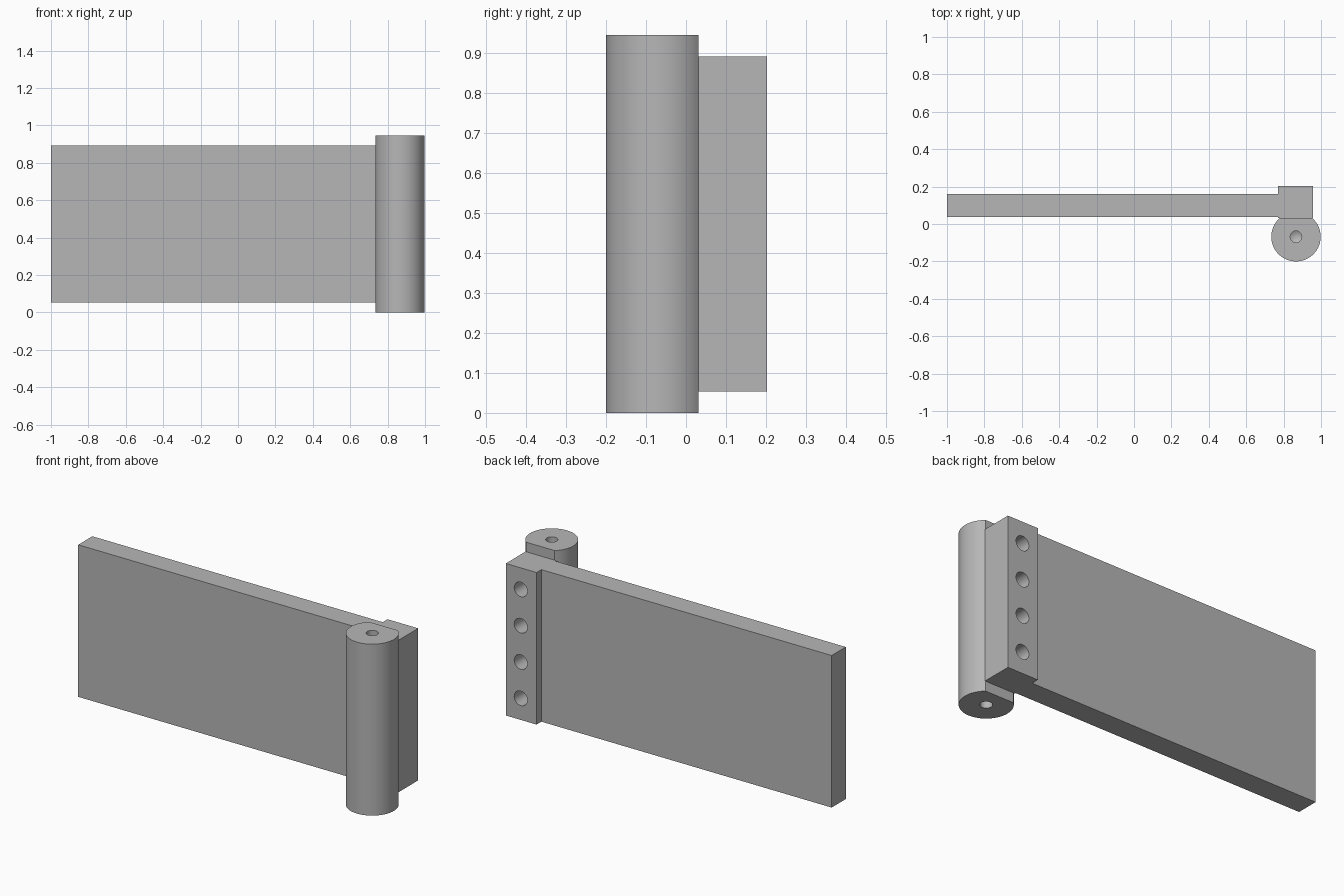
import bpy
import math
from mathutils import Vector

if "Cube" in bpy.data.objects:
    bpy.data.objects.remove(bpy.data.objects["Cube"], do_unlink=True)

grey = bpy.data.materials.new("plain_grey")
grey.use_nodes = True
GREY = (0.47, 0.47, 0.47, 1)
grey.diffuse_color = GREY
grey.node_tree.nodes["Principled BSDF"].inputs["Base Color"].default_value = GREY

BARREL_X, BARREL_Y, BARREL_R = 0.866, -0.068, 0.132
HEIGHT, LOW, HIGH = 0.945, 0.054, 0.892
FLAT_Y = 0.031


def extrude_profile(name, points, z0, z1):
    """Prism with the given plan outline (counter-clockwise)."""
    n = len(points)
    verts = [(x, y, z) for z in (z0, z1) for x, y in points]
    faces = [tuple(reversed(range(n))), tuple(range(n, 2 * n))]
    faces += [(i, (i + 1) % n, n + (i + 1) % n, n + i) for i in range(n)]
    mesh = bpy.data.meshes.new(name)
    mesh.from_pydata(verts, [], faces)
    mesh.materials.append(grey)
    obj = bpy.data.objects.new(name, mesh)
    bpy.context.collection.objects.link(obj)
    return obj


def drill(target, mouth, direction, radius, depth, sides=32):
    """Cut a blind hole with a conical bottom."""
    axis = Vector(direction)
    turn = axis.to_track_quat('Z', 'Y')
    rings = [(-0.02, radius), (depth, radius)]
    verts = []
    for along, r in rings:
        for i in range(sides):
            a = math.tau * i / sides
            verts.append(Vector((r * math.cos(a), r * math.sin(a), along)))
    verts.append(Vector((0, 0, depth + radius * 0.6)))
    verts = [turn @ v + Vector(mouth) for v in verts]
    tip = 2 * sides
    faces = [tuple(reversed(range(sides)))]
    for i in range(sides):
        j = (i + 1) % sides
        faces += [(i, j, sides + j, sides + i), (sides + i, sides + j, tip)]
    mesh = bpy.data.meshes.new("drill")
    mesh.from_pydata(verts, [], faces)
    mesh.materials.append(grey)
    cutter = bpy.data.objects.new("drill", mesh)
    cutter.hide_render = True
    bpy.context.collection.objects.link(cutter)
    mod = target.modifiers.new("hole", 'BOOLEAN')
    mod.operation, mod.solver, mod.object = 'DIFFERENCE', 'EXACT', cutter
    bpy.context.view_layer.objects.active = target
    bpy.ops.object.modifier_apply(modifier=mod.name)
    bpy.data.objects.remove(cutter, do_unlink=True)


def smooth(obj):
    bpy.ops.object.select_all(action='DESELECT')
    obj.select_set(True)
    bpy.context.view_layer.objects.active = obj
    bpy.ops.object.shade_smooth_by_angle(angle=math.radians(25))


# Leaf plate with its thicker mounting block
leaf = extrude_profile("leaf_plate", [
    (-1, 0.037), (0.77, 0.037), (0.77, FLAT_Y), (0.957, FLAT_Y),
    (0.957, 0.202), (0.77, 0.202), (0.77, 0.16), (-1, 0.16)], LOW, HIGH)

# Bolt holes in the back of the block
middle = (LOW + HIGH) / 2
for step in (-1.5, -0.5, 0.5, 1.5):
    drill(leaf, (BARREL_X, 0.202, middle + step * 0.2), (0, -1, 0), 0.04, 0.09)
smooth(leaf)

# Hinge barrel, flattened where it meets the block
start = math.asin((FLAT_Y - BARREL_Y) / BARREL_R)
sweep = math.pi + 2 * start
arc = [math.pi - start + sweep * i / 64 for i in range(65)]
barrel = extrude_profile("hinge_barrel", [
    (BARREL_X + BARREL_R * math.cos(a), BARREL_Y + BARREL_R * math.sin(a))
    for a in arc], 0, HEIGHT)

# Pin holes in both ends of the barrel
for z, way in ((0, 1), (HEIGHT, -1)):
    drill(barrel, (BARREL_X, BARREL_Y, z), (0, 0, way), 0.031, 0.15)
smooth(barrel)
